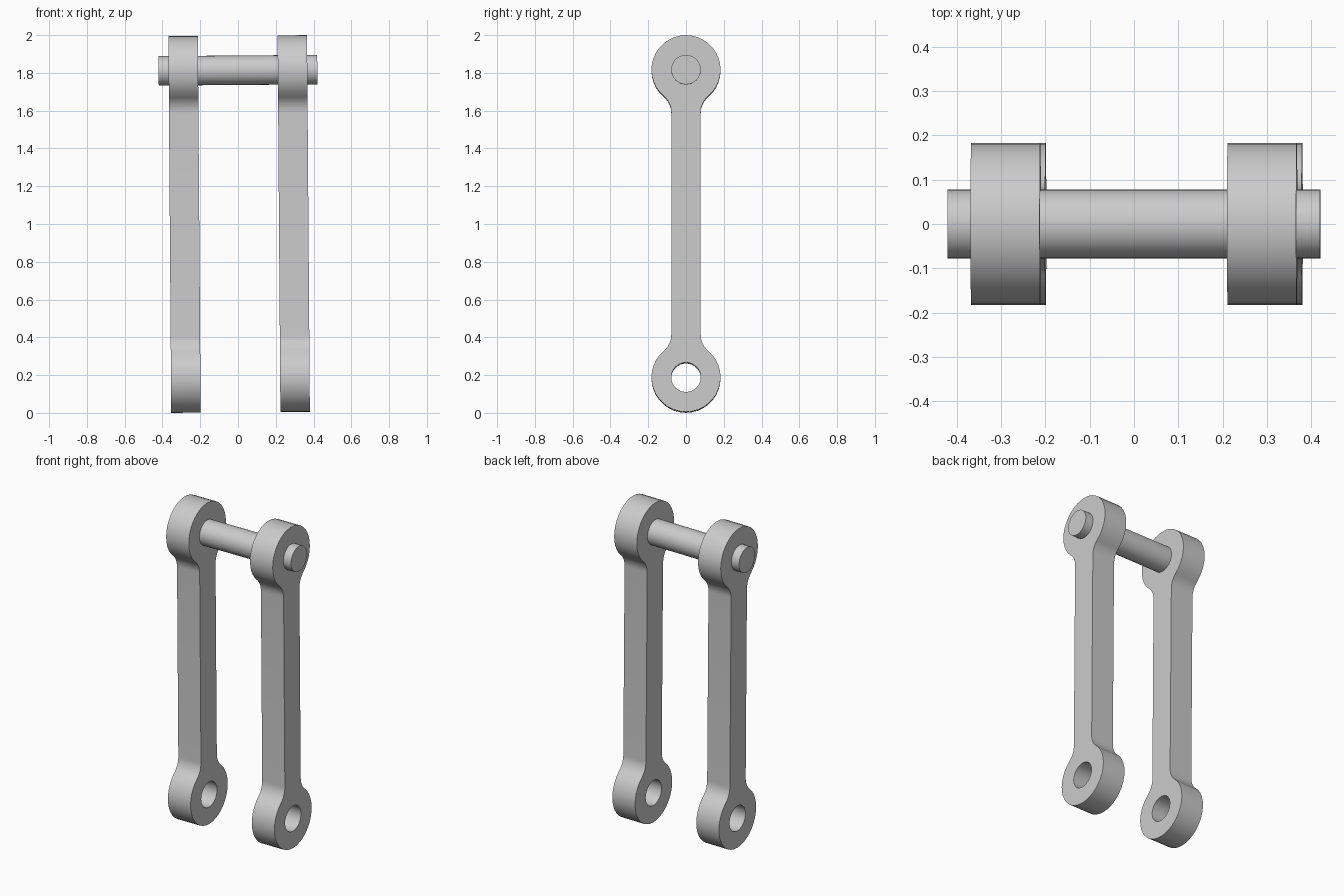
import bpy, bmesh, math
from mathutils import Matrix, Vector

if "Cube" in bpy.data.objects:
    bpy.data.objects.remove(bpy.data.objects["Cube"])

EYE_R, PIN_R, HALF_W, FILLET = 0.183, 0.078, 0.078, 0.11
EYE_Z = 0.814            # eye centres above and below the middle
THICK, SPACING, PIN_LEN = 0.156, 0.289, 0.84
# The whole assembly leans very slightly sideways
LEAN = Matrix.Translation((0.006, 0, 1)) @ Matrix.Rotation(-0.0075, 4, 'Y')

steel = bpy.data.materials.new("light grey steel")
steel.use_nodes = True
grey = (0.6, 0.6, 0.6, 1)
steel.diffuse_color = grey
steel.node_tree.nodes["Principled BSDF"].inputs["Base Color"].default_value = grey


def arc(cy, cz, r, a0, a1, n):
    return [(cy + r * math.cos(a0 + (a1 - a0) * i / n),
             cz + r * math.sin(a0 + (a1 - a0) * i / n)) for i in range(n + 1)]


def finish(bm, name):
    bmesh.ops.recalc_face_normals(bm, faces=bm.faces)
    bm.transform(LEAN)
    mesh = bpy.data.meshes.new(name)
    bm.to_mesh(mesh)
    bm.free()
    obj = bpy.data.objects.new(name, mesh)
    mesh.materials.append(steel)
    bpy.context.collection.objects.link(obj)
    bpy.ops.object.select_all(action='DESELECT')
    obj.select_set(True)
    bpy.context.view_layer.objects.active = obj
    bpy.ops.object.shade_smooth_by_angle(angle=math.radians(35))


def link_outline():
    # Quarter outline: eye arc, then the fillet running into the shank
    fy = HALF_W + FILLET
    drop = math.sqrt((EYE_R + FILLET) ** 2 - fy ** 2)
    lean = math.atan2(drop, fy)
    quarter = arc(0, EYE_Z, EYE_R, math.pi / 2, -lean, 14)
    quarter += arc(fy, EYE_Z - drop, FILLET, math.pi - lean, math.pi, 8)[1:]
    # Mirror to the lower end, then to the other side
    half = quarter + [(y, -z) for y, z in reversed(quarter)]
    return half + [(-y, z) for y, z in reversed(half[1:-1])]


def make_link(name, x):
    bm = bmesh.new()
    holes = [arc(0, z, PIN_R, 0, math.tau, 32)[:-1] for z in (EYE_Z, -EYE_Z)]
    edges = []
    for loop in [link_outline()] + holes:
        verts = [bm.verts.new((x - THICK / 2, y, z)) for y, z in loop]
        edges += [bm.edges.new((v, verts[i - 1])) for i, v in enumerate(verts)]
    bmesh.ops.triangle_fill(bm, edges=edges, use_beauty=True, normal=Vector((1, 0, 0)))
    side = bmesh.ops.extrude_face_region(bm, geom=bm.faces[:], use_keep_orig=True)
    moved = [g for g in side["geom"] if isinstance(g, bmesh.types.BMVert)]
    bmesh.ops.translate(bm, verts=moved, vec=(THICK, 0, 0))
    finish(bm, name)


# Pair of link arms
make_link("left_link", SPACING)
make_link("right_link", -SPACING)

# Cross pin through the upper eyes
bm = bmesh.new()
place = Matrix.Translation((0, 0, EYE_Z)) @ Matrix.Rotation(math.pi / 2, 4, 'Y')
bmesh.ops.create_cone(bm, cap_ends=True, segments=32, radius1=PIN_R, radius2=PIN_R,
                      depth=PIN_LEN, matrix=place)
finish(bm, "cross_pin")
